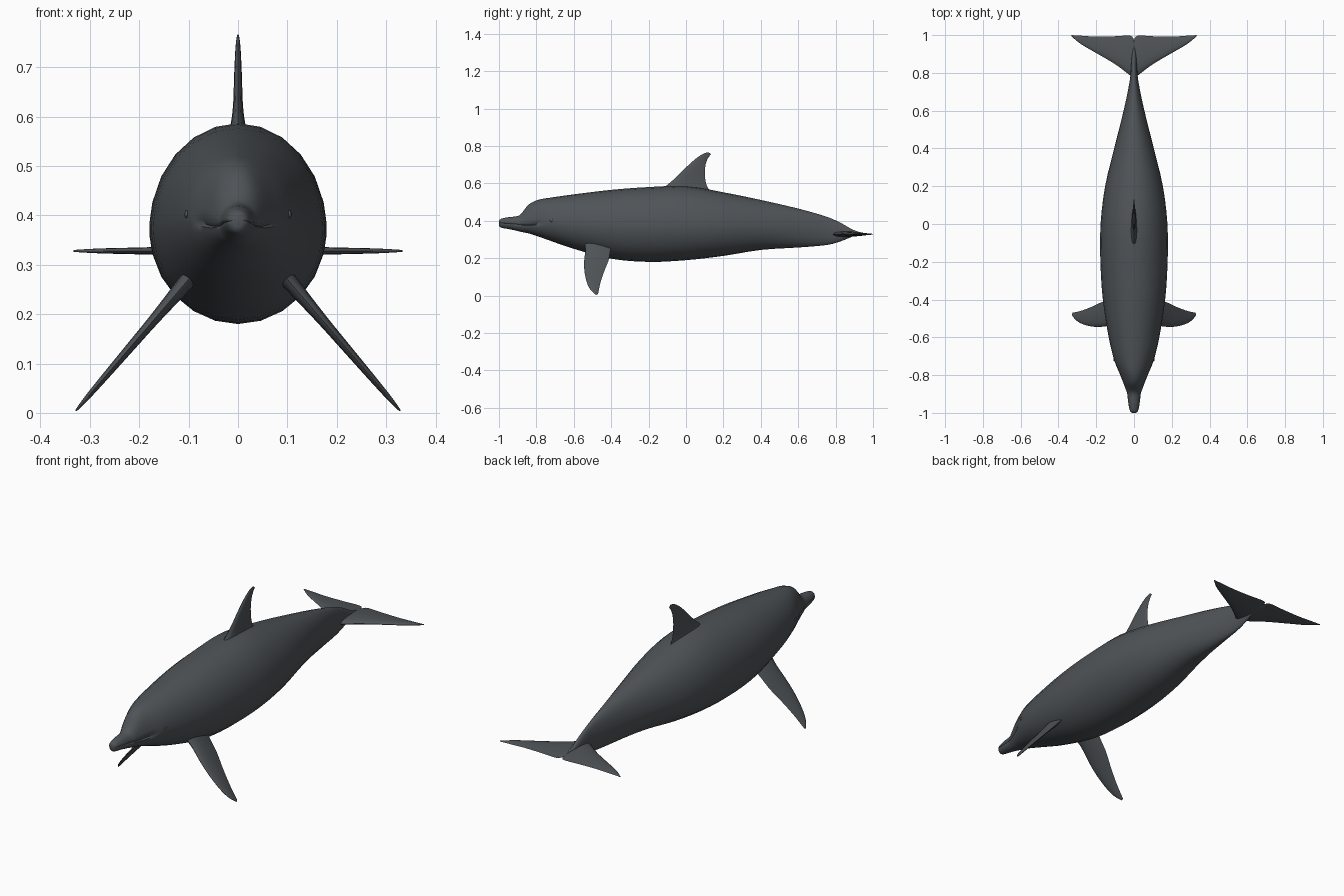
import bpy, bmesh, math
from mathutils import Vector

cube = bpy.data.objects.get("Cube")
if cube:
    bpy.data.objects.remove(cube, do_unlink=True)

skin = bpy.data.materials.new("slate_grey_skin")
skin.use_nodes = True
colour = (0.078, 0.088, 0.097, 1)
skin.diffuse_color = colour
shader = skin.node_tree.nodes["Principled BSDF"]
shader.inputs["Base Color"].default_value = colour
shader.inputs["Roughness"].default_value = 0.6


def smooth_rows(rows, steps):
    """Catmull-Rom interpolation through rows of numbers."""
    result = []
    last = len(rows) - 1
    for i in range(last):
        a, b = rows[max(i - 1, 0)], rows[i]
        c, d = rows[i + 1], rows[min(i + 2, last)]
        for k in range(steps):
            t = k / steps
            result.append([
                q + 0.5 * t * (r - p + t * (2 * p - 5 * q + 4 * r - s + t * (3 * (q - r) + s - p)))
                for p, q, r, s in zip(a, b, c, d)])
    return result + [list(rows[-1])]


def finish(name, bm, angle=60):
    bmesh.ops.recalc_face_normals(bm, faces=bm.faces)
    mesh = bpy.data.meshes.new(name)
    bm.to_mesh(mesh)
    bm.free()
    mesh.materials.append(skin)
    obj = bpy.data.objects.new(name, mesh)
    bpy.context.collection.objects.link(obj)
    bpy.ops.object.select_all(action="DESELECT")
    obj.select_set(True)
    bpy.context.view_layer.objects.active = obj
    bpy.ops.object.shade_smooth_by_angle(angle=math.radians(angle))
    return obj


def loft(name, rings, angle=60):
    """Skin a list of closed rings and cap both ends."""
    bm = bmesh.new()
    loops = [[bm.verts.new(p) for p in ring] for ring in rings]
    n = len(loops[0])
    for a, b in zip(loops, loops[1:]):
        for i in range(n):
            j = (i + 1) % n
            bm.faces.new((a[i], a[j], b[j], b[i]))
    bm.faces.new(loops[0])
    bm.faces.new(loops[-1])
    return finish(name, bm, angle)


def fin(name, rows, place):
    """Rows hold leading point, trailing point and half thickness."""
    rings = []
    n = 8
    for la, lb, ta, tb, thick in smooth_rows(rows, 4):
        ring = []
        for k in range(2 * n):
            u = k / n if k <= n else 2 - k / n
            u = 0.5 - 0.5 * math.cos(math.pi * u)
            side = 1 if k < n else -1
            t = side * thick * 2.6 * math.sqrt(u) * (1 - u)
            ring.append(place(la + (ta - la) * u, lb + (tb - lb) * u, t))
        rings.append(ring)
    return loft(name, rings)


# Body stations: y, half width, bottom, widest height, top
stations = [
    (-1.0, .008, .376, .388, .398),
    (-.99, .021, .363, .388, .41),
    (-.95, .03, .356, .385, .419),
    (-.9, .036, .345, .381, .425),
    (-.875, .044, .339, .379, .445),
    (-.84, .057, .332, .378, .487),
    (-.79, .077, .316, .383, .512),
    (-.72, .105, .291, .392, .524),
    (-.6, .134, .25, .382, .541),
    (-.4, .165, .197, .375, .565),
    (-.2, .178, .18, .372, .58),
    (0, .177, .189, .37, .585),
    (.2, .153, .212, .368, .552),
    (.4, .105, .244, .366, .511),
    (.6, .055, .257, .36, .465),
    (.75, .024, .27, .35, .422),
    (.83, .016, .291, .34, .387),
    (.89, .012, .315, .334, .353),
    (.94, .004, .328, .332, .336),
]
# Extra angles either side give the mouth crease its narrow lips
half = [-math.pi / 2 + math.pi * i / 12 for i in range(13)]
half = sorted(half + [-.07, .07])
angles = half + [math.pi - a for a in reversed(half[1:-1])]
rings = []
for y, w, low, mid, top in smooth_rows(stations, 3):
    ring = []
    for a in angles:
        c, s = math.cos(a), math.sin(a)
        x = w * c
        if abs(s) < .01 and y < -.77:
            x *= .88                       # mouth crease
        ring.append((x, y, mid + s * (top - mid if s > 0 else mid - low)))
    rings.append(ring)
loft("body", rings, 70)

# Dorsal fin
fin("dorsal_fin", [
    (-.15, .55, .16, .53, .026),
    (-.10, .592, .122, .568, .015),
    (-.055, .63, .105, .61, .010),
    (0, .685, .101, .67, .008),
    (.05, .73, .109, .715, .006),
    (.09, .757, .122, .741, .004),
    (.118, .766, .134, .757, .002),
], lambda a, b, t: Vector((t, a, b)))

flipper = [
    (-.55, .31, -.39, .29, .02),
    (-.538, .25, -.405, .235, .015),
    (-.544, .19, -.415, .185, .011),
    (-.543, .13, -.437, .13, .009),
    (-.53, .07, -.457, .07, .007),
    (-.51, .03, -.466, .03, .005),
    (-.482, .004, -.47, .008, .002),
]
fluke = [
    (0, .77, 0, .975, .016),
    (.025, .79, .02, .997, .014),
    (.1, .846, .1, .994, .010),
    (.2, .905, .2, .992, .007),
    (.28, .952, .28, .997, .005),
    (.333, .995, .332, 1.0, .002),
]


def place_flipper(side):
    return lambda a, b, t: Vector((side * (.332 - .857 * b + .76 * t), a, b + .65 * t))


def place_fluke(side):
    return lambda a, b, t: Vector((side * a, b, .328 + t))


# Paired flippers, tail flukes and eyes
for side, label in ((1, "left"), (-1, "right")):
    fin(label + "_flipper", flipper, place_flipper(side))
    fin(label + "_tail_fluke", fluke, place_fluke(side))
    bm = bmesh.new()
    bmesh.ops.create_uvsphere(bm, u_segments=12, v_segments=8, radius=.009)
    eye = finish(label + "_eye", bm)
    eye.location = (side * .104, -.718, .402)
    eye.scale = (.5, 1.2, .9)
